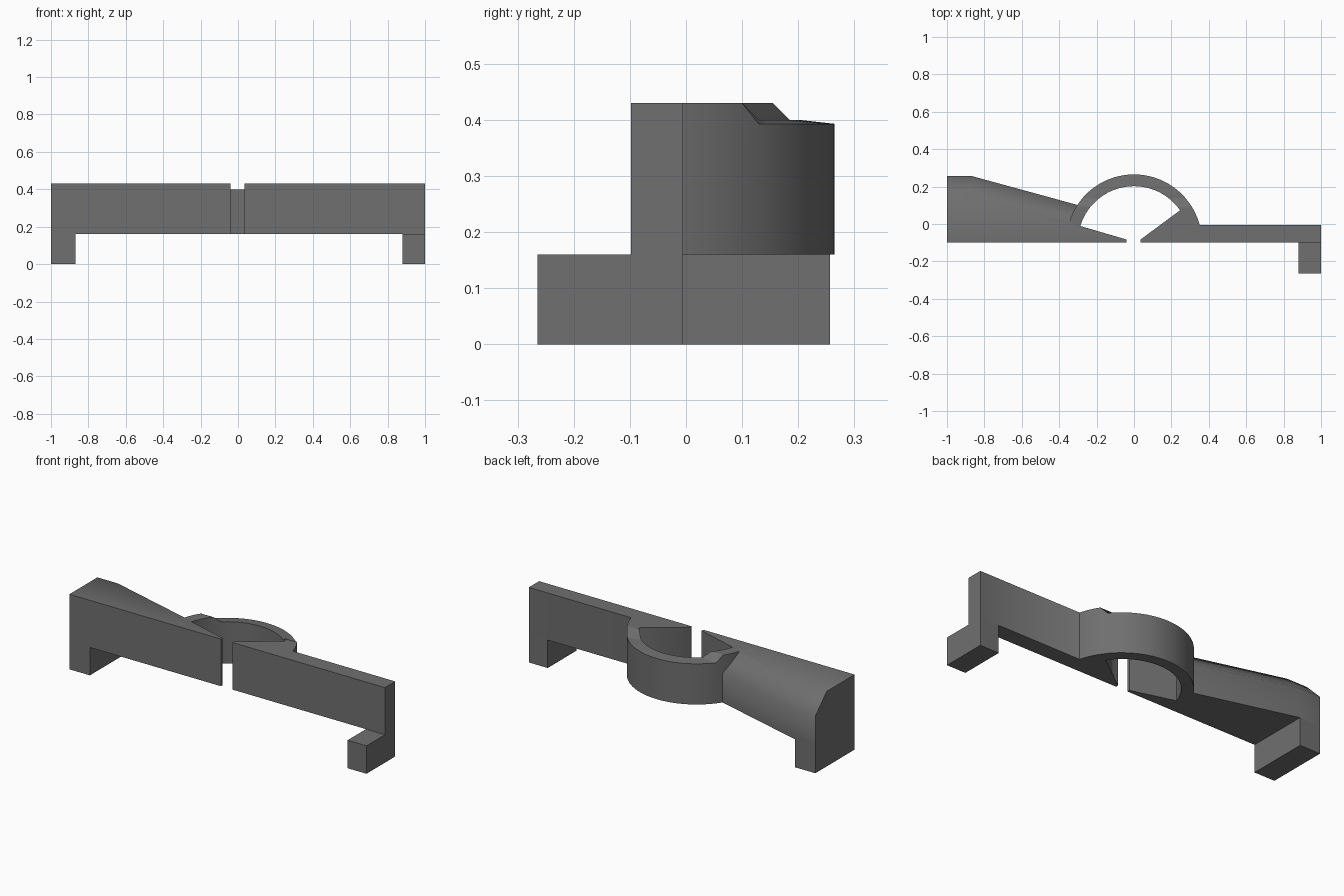
import bpy, math

if "Cube" in bpy.data.objects:
    bpy.data.objects.remove(bpy.data.objects["Cube"])

CY, R_IN, R_OUT = -0.098, 0.30, 0.363      # half ring centre and radii
Z_BOT, Z_LOW, Z_TOP = 0.16, 0.40, 0.43

dark = bpy.data.materials.new("dark_grey")
dark.diffuse_color = (0.16, 0.16, 0.16, 1)
dark.use_nodes = True
dark.node_tree.nodes["Principled BSDF"].inputs["Base Color"].default_value = dark.diffuse_color


def make(name, verts, faces):
    me = bpy.data.meshes.new(name)
    me.from_pydata(verts, [], faces)
    me.materials.append(dark)
    ob = bpy.data.objects.new(name, me)
    bpy.context.collection.objects.link(ob)
    # Soft shading over chamfers and curves, sharp at right angles
    bpy.ops.object.select_all(action='DESELECT')
    bpy.context.view_layer.objects.active = ob
    ob.select_set(True)
    bpy.ops.object.shade_smooth_by_angle(angle=math.radians(55))
    return ob


def loft(name, layers):
    """Stack of (z, outline) layers, outlines counter-clockwise."""
    n = len(layers[0][1])
    verts = [(x, y, z) for z, pts in layers for x, y in pts]
    faces = [tuple(reversed(range(n))), tuple(range(len(verts) - n, len(verts)))]
    for k in range(len(layers) - 1):
        for i in range(n):
            a, b = k * n + i, k * n + (i + 1) % n
            faces.append((a, b, b + n, a + n))
    return make(name, verts, faces)


def box(name, x0, x1, y0, y1, z0, z1):
    o = [(x0, y0), (x1, y0), (x1, y1), (x0, y1)]
    return loft(name, [(z0, o), (z1, o)])


# Left arm: tapered bar with a chamfer along its back top edges
lower = [(-1, CY), (-0.04, CY), (-0.04, -0.083), (-0.29, -0.01),
         (-0.27, 0.093), (-0.87, 0.257), (-1, 0.257)]
upper = lower[:4] + [(-0.31, 0.0), (-0.87, 0.155), (-1, 0.155)]
loft("left_arm", [(Z_BOT, lower), (0.328, lower), (Z_TOP, upper)])
box("left_foot", -1, -0.87, CY, 0.257, 0, Z_BOT)

# Right arm: straight bar with a wedge reaching into the ring
right = [(0.035, CY), (1, CY), (1, -0.005), (0.345, -0.005),
         (0.30, 0.05), (0.246, 0.073), (0.035, -0.083)]
loft("right_arm", [(Z_BOT, right), (Z_TOP, right)])
box("right_foot", 0.88, 1, -0.265, -0.005, 0, Z_BOT)


# Half ring: full height at both ends, ramping down to a lower crown
def angle_at(y, r):
    return math.asin((y - CY) / r)


def lerp(a, b, t):
    return a + (b - a) * t


ramp = [(angle_at(y, R_IN), angle_at(y, R_OUT)) for y in (0.10, 0.13)]
side = [(ramp[0][0] * i / 12, ramp[0][1] * i / 12, Z_TOP, Z_TOP) for i in range(13)]
for i in range(17):
    t = i / 16
    side.append((lerp(ramp[1][0], math.pi / 2, t), lerp(ramp[1][1], math.pi / 2, t),
                 Z_LOW, Z_LOW - 0.007))
sections = side + [(math.pi - a, math.pi - b, zi, zo) for a, b, zi, zo in reversed(side[:-1])]

verts, faces = [], []
for ai, ao, zi, zo in sections:
    for r, a, z in ((R_IN, ai, Z_BOT), (R_OUT, ao, Z_BOT), (R_OUT, ao, zo), (R_IN, ai, zi)):
        verts.append((r * math.cos(a), CY + r * math.sin(a), z))
for k in range(len(sections) - 1):
    for j in range(4):
        a, b = 4 * k + j, 4 * k + (j + 1) % 4
        faces.append((a, b, b + 4, a + 4))
last = len(verts) - 4
faces += [(3, 2, 1, 0), (last, last + 1, last + 2, last + 3)]
make("half_ring", verts, faces)
